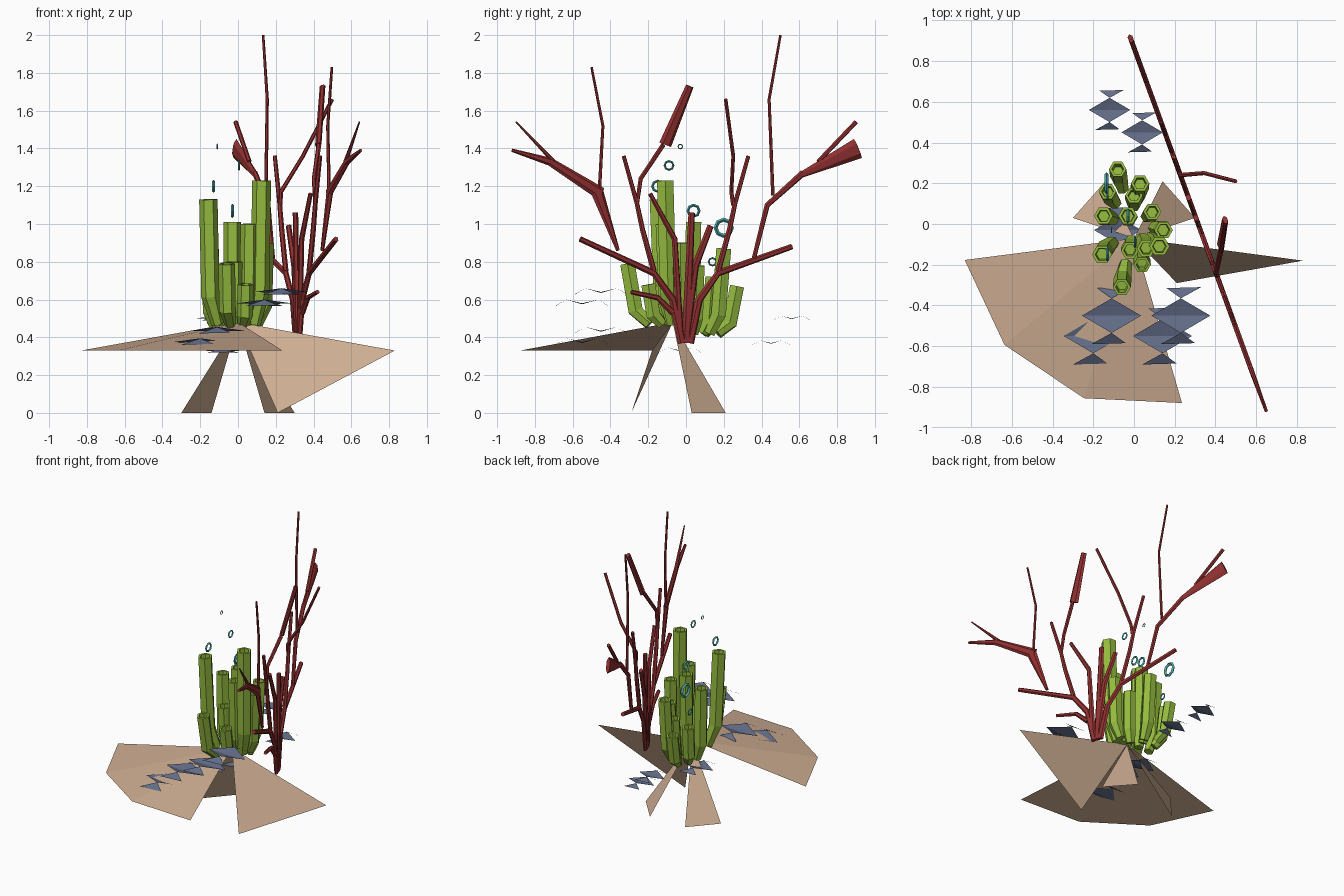
import bpy, math
from mathutils import Vector

if "Cube" in bpy.data.objects:
    bpy.data.objects.remove(bpy.data.objects["Cube"])


def material(name, *rgb):
    m = bpy.data.materials.new(name)
    m.diffuse_color = (*rgb, 1)
    m.use_nodes = True
    m.node_tree.nodes["Principled BSDF"].inputs["Base Color"].default_value = m.diffuse_color
    return m


SAND = material("sand", 0.62, 0.42, 0.29)
RED = material("red", 0.29, 0.03, 0.03)
GREEN = material("green", 0.30, 0.50, 0.05)
SLATE = material("slate", 0.12, 0.15, 0.24)
TEAL = material("teal", 0.08, 0.42, 0.42)


def mesh_object(name, verts, faces, mat):
    me = bpy.data.meshes.new(name)
    me.from_pydata([tuple(v) for v in verts], [], faces)
    me.materials.append(mat)
    ob = bpy.data.objects.new(name, me)
    bpy.context.collection.objects.link(ob)


def six_sided(name, rings, mat):
    """Skin hexagonal rings given as (centre, first axis, second axis)."""
    verts = [c + u * math.cos(i * math.pi / 3) + v * math.sin(i * math.pi / 3)
             for c, u, v in rings for i in range(6)]
    n = len(rings)
    faces = [(r * 6 + i, r * 6 + (i + 1) % 6, r * 6 + 6 + (i + 1) % 6, r * 6 + 6 + i)
             for r in range(n - 1) for i in range(6)]
    faces += [tuple(range(5, -1, -1)), tuple(range(6 * n - 6, 6 * n))]
    mesh_object(name, verts, faces, mat)


def tangents(pts):
    n = len(pts)
    return [(pts[min(i + 1, n - 1)] - pts[max(i - 1, 0)]).normalized() for i in range(n)]


# Broken seabed mound: loose facets sharing one peak
peak = Vector((0, -0.07, 0.48))
rim = [Vector(((0.85 + 0.02 * k) * math.cos(math.radians(192 + 31 * k)),
               (0.85 + 0.02 * k) * math.sin(math.radians(192 + 31 * k)), 0.33)) for k in range(4)]
for k in range(3):
    mesh_object(f"seabed_fan_{k + 1}", [peak, rim[k], rim[k + 1]], [(0, 1, 2)], SAND)
mesh_object("seabed_side", [peak, (0.21, -0.29, 0), (0.83, -0.18, 0.33)], [(0, 1, 2)], SAND)
for s in (-1, 1):
    mesh_object(f"seabed_back_{s}", [peak, (s * 0.30, 0.03, 0), (s * 0.14, 0.21, 0)], [(0, 1, 2)], SAND)


# Tube sponges: hollow tubes leaning away from a shared base
def sponge(name, x, y, z):
    r = 0.034 + 0.013 * z
    zb = 0.47 if y < 0 else 0.42
    pts = [Vector((x * 0.68, y * 0.62, zb)), Vector((x * 0.93, y * 0.86, zb + 0.22 * (z - zb))), Vector((x, y, z))]
    ts = tangents(pts)
    rings = []
    for p, t, rad in [(pts[0], ts[0], r * 0.7), (pts[1], ts[1], r), (pts[2], ts[2], r),
                      (pts[2], ts[2], r * 0.68), (pts[2] - ts[2] * 0.06, ts[2], r * 0.6)]:
        u = t.cross(Vector((0, 1, 0))).normalized()
        rings.append((p, u * rad, t.cross(u) * rad))
    six_sided(name, rings, GREEN)


# front row, middle row, back row (each is the mouth position)
front = [(-0.157, -0.15, 1.13), (0.125, -0.11, 1.23), (-0.06, -0.31, 0.79), (0.06, -0.12, 1.0),
         (0.04, -0.2, 0.68), (-0.02, -0.13, 0.8)]
middle = [(-0.15, 0.04, 0.94), (-0.03, 0.04, 1.01), (0.09, 0.06, 0.78), (0.145, -0.03, 0.9)]
back = [(-0.08, 0.27, 0.67), (0.03, 0.2, 0.87), (-0.13, 0.16, 0.7), (0.0, 0.14, 0.72)]
for row, mouths in (("front", front), ("middle", middle), ("back", back)):
    for i, mouth in enumerate(mouths):
        sponge(f"tube_sponge_{row}_{i + 1}", *mouth)

# Fan coral: flattened branches near one slanted upright plane
NORMAL = Vector((1, 0.364, 0)).normalized()


def branch(name, w0, w1, *points):
    """Points are (y, z) in the fan plane, or (y, z, distance in front of it)."""
    pts = [Vector((0.315 - 0.364 * p[0] + sum(p[2:]), p[0], p[1])) for p in points]
    rings = []
    for i, (p, t) in enumerate(zip(pts, tangents(pts))):
        w = w0 + (w1 - w0) * i / (len(pts) - 1)
        n = (NORMAL - t * NORMAL.dot(t)).normalized()
        rings.append((p, t.cross(n) * w, n * min(w, 0.014)))
    six_sided(name, rings, RED)


# branches that match on both halves; the right half's twig grows taller
for side, s, tall in (("left", -1, 1.83), ("right", 1, 2.0)):
    branch(f"coral_limb_{side}", 0.024, 0.015, (s * 0.02, 0.37), (s * 0.07, 0.6), (s * 0.17, 0.74),
           (s * 0.56, 0.9 - 0.02 * s))
    branch(f"coral_fork_{side}", 0.016, 0.011, (s * 0.17, 0.75), (s * 0.23, 0.97), (s * 0.26, 1.11), (s * 0.33, 1.36))
    branch(f"coral_twig_{side}", 0.01, 0.007, (s * 0.46, 1.15), (s * 0.44, tall * 0.83), (s * 0.5, tall))
    branch(f"coral_tip_{side}", 0.012, 0.008 + 0.004 * s, (s * 0.7, 1.33), (s * 0.9, 1.54))
branch("coral_arm_left_low", 0.01, 0.035, (-0.36, 0.86), (-0.47, 1.17))
branch("coral_arm_left_high", 0.035, 0.009, (-0.45, 1.16), (-0.72, 1.33), (-0.92, 1.39))
branch("coral_arm_right", 0.012, 0.018, (0.36, 0.82), (0.43, 1.1), (0.62, 1.27))
branch("coral_arm_right_end", 0.016, 0.055, (0.61, 1.26), (0.91, 1.4))
branch("coral_stub", 0.018, 0.012, (-0.07, 0.53), (-0.15, 0.61), (-0.29, 0.64))
branch("coral_stem_left", 0.02, 0.012, (-0.03, 0.4), (-0.06, 0.92), (-0.19, 1.16))
branch("coral_stem_middle", 0.026, 0.018, (0, 0.37), (0.03, 1.06))
branch("coral_stem_right", 0.022, 0.018, (0, 0.4), (0.05, 0.78), (0.13, 0.99))
branch("coral_sprig_left", 0.011, 0.013, (-0.26, 1.1), (-0.24, 1.24), (-0.12, 1.42, 0.07))
branch("coral_sprig_left_end", 0.035, 0.022, (-0.11, 1.42, 0.07), (0.02, 1.73, 0.14))
branch("coral_sprig_right", 0.012, 0.01, (0.25, 1.1), (0.24, 1.17), (0.25, 1.36, 0.12), (0.21, 1.66, 0.26))


# Slate leaves: a creased diamond with a broad triangle at either end
def leaf(name, x, y, z, s):
    def at(p, q, r):
        return (x + s * p, y + s * q, z + s * r)
    for h in (-1, 1):
        verts = [at(-0.145, 0, 0), at(0, h * 0.085, 0.02), at(0.145, 0, 0), at(0, 0, -0.005),
                 at(h * 0.1, h * 0.14, -0.015), at(-h * 0.07, h * 0.135, -0.01)]
        mesh_object(f"{name}_half_{h}", verts, [(3, 0, 1), (3, 1, 2), (1, 4, 5)], SLATE)


# front leaves come in pairs, the second lower and further out
for side, x, z in (("left", -0.11, 0.435), ("right", 0.23, 0.64)):
    for k in range(2):
        leaf(f"slate_leaf_{side}_{k + 1}", x - 0.09 * k, -0.45 - 0.1 * k, z - 0.06 * k, 1)
leaf("slate_leaf_under", -0.08, -0.03, 0.33, 0.8)
leaf("slate_leaf_back_left", -0.12, 0.56, 0.5, 0.7)
leaf("slate_leaf_back_right", 0.04, 0.45, 0.37, 0.7)


# Bubble rings facing sideways
def bubble(name, r, *location):
    bpy.ops.mesh.primitive_torus_add(major_segments=8, minor_segments=4, major_radius=r, minor_radius=r * 0.25,
                                     location=location, rotation=(0, math.pi / 2, 0))
    bpy.context.object.name = name
    bpy.context.object.data.materials.append(TEAL)


bubble("bubble_large", 0.043, -0.135, 0.2, 0.98)
bubble("bubble_low", 0.02, -0.13, 0.14, 0.8)
bubble("bubble_middle", 0.03, -0.03, 0.04, 1.07)
bubble("bubble_front", 0.028, -0.13, -0.15, 1.2)
bubble("bubble_high", 0.023, 0.005, -0.09, 1.31)
bubble("bubble_top", 0.012, -0.11, -0.03, 1.41)
